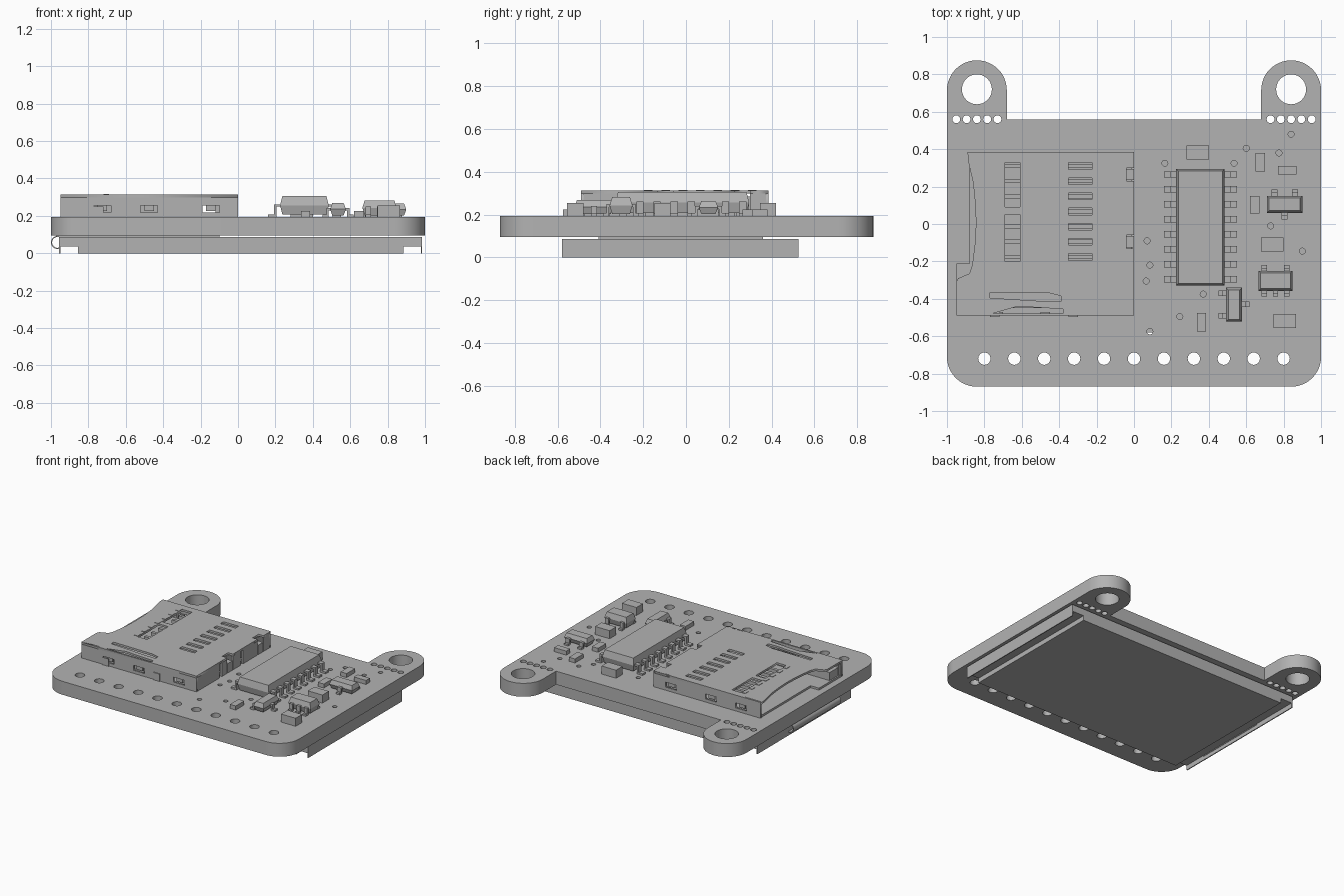
import bpy, bmesh
from math import sin, cos, pi, radians

cube = bpy.data.objects.get("Cube")
if cube:
    bpy.data.objects.remove(cube)

grey = bpy.data.materials.new("plain grey")
grey.use_nodes = True
COLOUR = (0.45, 0.45, 0.45, 1)
grey.diffuse_color = COLOUR
grey.node_tree.nodes["Principled BSDF"].inputs["Base Color"].default_value = COLOUR


def finish(name, bm, smooth=False):
    me = bpy.data.meshes.new(name)
    bm.to_mesh(me)
    bm.free()
    me.materials.clear()
    me.materials.append(grey)
    ob = bpy.data.objects.new(name, me)
    bpy.context.collection.objects.link(ob)
    if smooth:
        bpy.ops.object.select_all(action='DESELECT')
        ob.select_set(True)
        bpy.context.view_layer.objects.active = ob
        bpy.ops.object.shade_smooth_by_angle(angle=radians(30))
    return ob


def add_box(bm, x0, x1, y0, y1, z0, z1, taper=0.0):
    """Box whose top is drawn in by taper on every side."""
    lo = [bm.verts.new((x, y, z0)) for x, y in ((x0, y0), (x1, y0), (x1, y1), (x0, y1))]
    x0, x1, y0, y1 = x0 + taper, x1 - taper, y0 + taper, y1 - taper
    hi = [bm.verts.new((x, y, z1)) for x, y in ((x0, y0), (x1, y0), (x1, y1), (x0, y1))]
    bm.faces.new(lo[::-1])
    bm.faces.new(hi)
    for i in range(4):
        j = (i + 1) % 4
        bm.faces.new((lo[i], lo[j], hi[j], hi[i]))


def boxes(name, *items):
    bm = bmesh.new()
    for item in items:
        add_box(bm, *item)
    return finish(name, bm)


def arc(cx, cy, r, a0, a1, n=12):
    return [(cx + r * cos(radians(a0 + (a1 - a0) * i / n)),
             cy + r * sin(radians(a0 + (a1 - a0) * i / n))) for i in range(n + 1)]


def circle(cx, cy, r, n=24):
    return arc(cx, cy, r, 0, 360, n)[:-1]


def rect(x0, x1, y0, y1):
    return [(x0, y0), (x1, y0), (x1, y1), (x0, y1)]


def plate(name, loops, a, b, upright=False, smooth=False):
    """Outline with holes, extruded from a to b along z (or along y if upright)."""
    cu = bpy.data.curves.new(name, 'CURVE')
    cu.dimensions = '2D'
    cu.fill_mode = 'BOTH'
    cu.extrude = (b - a) / 2
    for loop in loops:
        sp = cu.splines.new('POLY')
        sp.points.add(len(loop) - 1)
        for p, (x, y) in zip(sp.points, loop):
            p.co = (x, y, 0, 1)
        sp.use_cyclic_u = True
    tmp = bpy.data.objects.new(name + "_profile", cu)
    bpy.context.collection.objects.link(tmp)
    bm = bmesh.new()
    bm.from_mesh(tmp.to_mesh())
    tmp.to_mesh_clear()
    bpy.data.objects.remove(tmp)
    bpy.data.curves.remove(cu)
    bmesh.ops.remove_doubles(bm, verts=bm.verts, dist=1e-5)
    for v in bm.verts:
        x, y, z = v.co
        w = z + (a + b) / 2
        v.co = (x, w, y) if upright else (x, y, w)
    bmesh.ops.recalc_face_normals(bm, faces=bm.faces)
    for f in bm.faces:
        f.material_index = 0
    return finish(name, bm, smooth)


# Circuit board with two mounting ears, header holes and vias
TOP = 0.195
outline = (arc(-0.84, -0.71, 0.16, 180, 270) + arc(0.84, -0.71, 0.16, 270, 360)
           + arc(0.84, 0.715, 0.16, 0, 180, 24) + [(0.68, 0.56), (-0.68, 0.56)]
           + arc(-0.84, 0.715, 0.16, 0, 180, 24))
holes = [circle(-0.8 + 0.16 * i, -0.72, 0.033) for i in range(11)]
for s in (-1, 1):
    holes.append(circle(s * 0.84, 0.72, 0.08, 36))
    holes += [circle(s * 0.84 + 0.055 * i, 0.56, 0.021, 16) for i in range(-2, 3)]
vias = [(.165, .325), (.535, .325), (.6, .405), (.775, .38), (.84, .48), (.07, -.09), (.085, -.22),
        (.065, -.305), (.73, -.01), (.9, -.145), (.37, -.375), (.245, -.495), (.085, -.575)]
holes += [circle(x, y, 0.016, 14) for x, y in vias]
plate("circuit_board", [outline] + holes, 0.095, TOP, smooth=True)

# Display module underneath: body, raised screen and thin end lips
boxes("display_body", (-0.95, 0.98, -0.58, 0.525, 0.035, 0.087))
boxes("display_screen", (-0.855, 0.885, -0.58, 0.525, 0, 0.035))
boxes("display_end_lips", (-0.957, -0.95, -0.58, 0.525, 0, 0.087),
      (0.978, 0.985, -0.58, 0.525, 0, 0.087))

# Flexible cable: flat tail and folded end
boxes("cable_tail", (-0.97, -0.1, -0.41, 0.36, 0.087, 0.095))
plate("cable_fold", [arc(-0.965, 0.058, 0.035, 90, 300) + arc(-0.965, 0.058, 0.029, 300, 90)],
      -0.4, 0.16, upright=True, smooth=True)

# Card socket: metal cover with windows
COVER = 0.313
edge = [(0, -.49), (0, -.13), (-.04, -.13), (-.04, -.06), (0, -.06), (0, .23), (-.04, .23), (-.04, .3),
        (0, .3), (0, .385), (-.89, .385), (-.885, .33), (-.86, .22), (-.848, .1), (-.845, 0),
        (-.85, -.1), (-.865, -.22), (-.88, -.265), (-.94, -.29), (-.95, -.31), (-.95, -.49)]
slot_y = [0.31 - 0.081 * i for i in range(7)]
windows = [rect(-.35, -.225, y - .018, y + .018) for y in slot_y]
windows += [rect(-.69, -.61, .09, .33), rect(-.69, -.61, -.2, .05)]
windows += [[(-.77, -.365), (-.77, -.395), (-.45, -.415), (-.39, -.415), (-.39, -.385), (-.45, -.37)],
            [(-.76, -.48), (-.38, -.48), (-.38, -.455), (-.62, -.44)]]
plate("socket_cover", [edge] + windows, COVER - 0.015, COVER)

# Socket side walls with latch windows
latches = [rect(x, x + 0.09, 0.218, 0.255) for x in (-0.77, -0.52, -0.19)]
plate("socket_front_wall", [rect(-0.95, 0, TOP, COVER)] + latches, -0.49, -0.478, upright=True)
plate("socket_back_wall", [rect(-0.885, 0, TOP, COVER)] + latches, 0.373, 0.385, upright=True)
boxes("latch_tongues", *[(x + .02, x + .07, y, y + .01, .225, .255)
                         for x in (-.77, -.52, -.19) for y in (-.48, .365)])
boxes("socket_end_wall", *[(-0.014, 0, y0, y1, TOP, COVER) for y0, y1 in
                           ((-.49, -.22), (-.19, -.13), (-.06, .03), (.06, .23), (.3, .385))])

# Socket interior: floor, ejector block, contacts and solder tabs
boxes("socket_floor", (-0.88, -0.014, -0.478, 0.373, TOP, 0.21),
      (-0.95, -0.88, -0.478, -0.21, TOP, 0.21))
boxes("socket_end_block", (-0.12, -0.05, -0.45, 0.36, 0.21, 0.285))
boxes("ejector_slider", (-0.94, -0.38, -0.45, -0.35, 0.21, 0.27), (-0.945, -0.85, -0.478, -0.45, 0.21, 0.29))
boxes("socket_contacts", *[(-0.7, -0.2, y - 0.011, y + 0.011, 0.25, 0.275) for y in slot_y])
boxes("window_lips", *[(-0.72, -0.69, y - 0.02, y + 0.02, COVER, COVER + 0.003) for y in slot_y])
boxes("solder_tabs", *[(-0.055, 0.0, y - 0.03, y + 0.03, TOP, 0.265) for y in (-.095, .265)],
      *[(x, x + 0.05, -0.497, -0.49, TOP, 0.25) for x in (-0.77, -0.35)])


def gull_pin(bm, x, y, dx, dy, reach, w, rise):
    """Bent lead starting at the body side (x, y) and pointing along dx, dy."""
    t = 0.013
    for a, b, z0, z1 in ((-0.01, 0.5 * reach, rise - t, rise), (0.5 * reach - t, 0.5 * reach, TOP, rise),
                         (0.5 * reach, reach, TOP, TOP + t)):
        xs = sorted((x + dx * a, x + dx * b)) if dx else (x - w / 2, x + w / 2)
        ys = sorted((y + dy * a, y + dy * b)) if dy else (y - w / 2, y + w / 2)
        add_box(bm, *xs, *ys, z0, z1)


def chip(name, x0, x1, y0, y1, z0, z1, pins, reach, w):
    """Moulded package: lower half flares out, upper half draws in."""
    bm = bmesh.new()
    mid = (z0 + z1) / 2
    add_box(bm, x0, x1, y0, y1, mid, z1, 0.012)
    add_box(bm, x0, x1, y0, y1, mid, z0, 0.012)
    bmesh.ops.recalc_face_normals(bm, faces=bm.faces)
    for x, y, dx, dy in pins:
        gull_pin(bm, x, y, dx, dy, reach, w, mid + 0.006)
    return finish(name, bm)


# Large chip with eight leads a side
rows = [0.265 - 0.08 * i for i in range(8)]
chip("main_chip", 0.225, 0.485, -0.33, 0.295, 0.207, 0.305,
     [(0.225, y, -1, 0) for y in rows] + [(0.485, y, 1, 0) for y in rows], 0.065, 0.034)

# Small transistors and regulator
chip("upper_transistor", 0.71, 0.9, 0.06, 0.15, 0.203, 0.265,
     [(.75, .15, 0, 1), (.86, .15, 0, 1), (.805, .06, 0, -1)], 0.035, 0.032)
chip("regulator", 0.665, 0.848, -0.357, -0.25, 0.203, 0.283,
     [(x, -.25, 0, 1) for x in (.697, .817)] + [(x, -.357, 0, -1) for x in (.697, .757, .817)], 0.03, 0.028)
chip("lower_transistor", 0.492, 0.577, -0.522, -0.34, 0.203, 0.268,
     [(.492, -.37, -1, 0), (.492, -.49, -1, 0), (.577, -.43, 1, 0)], 0.04, 0.03)

# Resistors and capacitors: centre, half sizes, height
parts = [(.342, .383, .06, .038, .06), (.675, .33, .025, .05, .03), (.82, .288, .05, .023, .03),
         (.645, .103, .025, .048, .03), (.74, -.11, .06, .038, .06), (.805, -.518, .06, .038, .06),
         (.36, -.525, .024, .05, .03)]
boxes("resistors_and_capacitors", *[(x - a, x + a, y - b, y + b, TOP, TOP + h) for x, y, a, b, h in parts])
